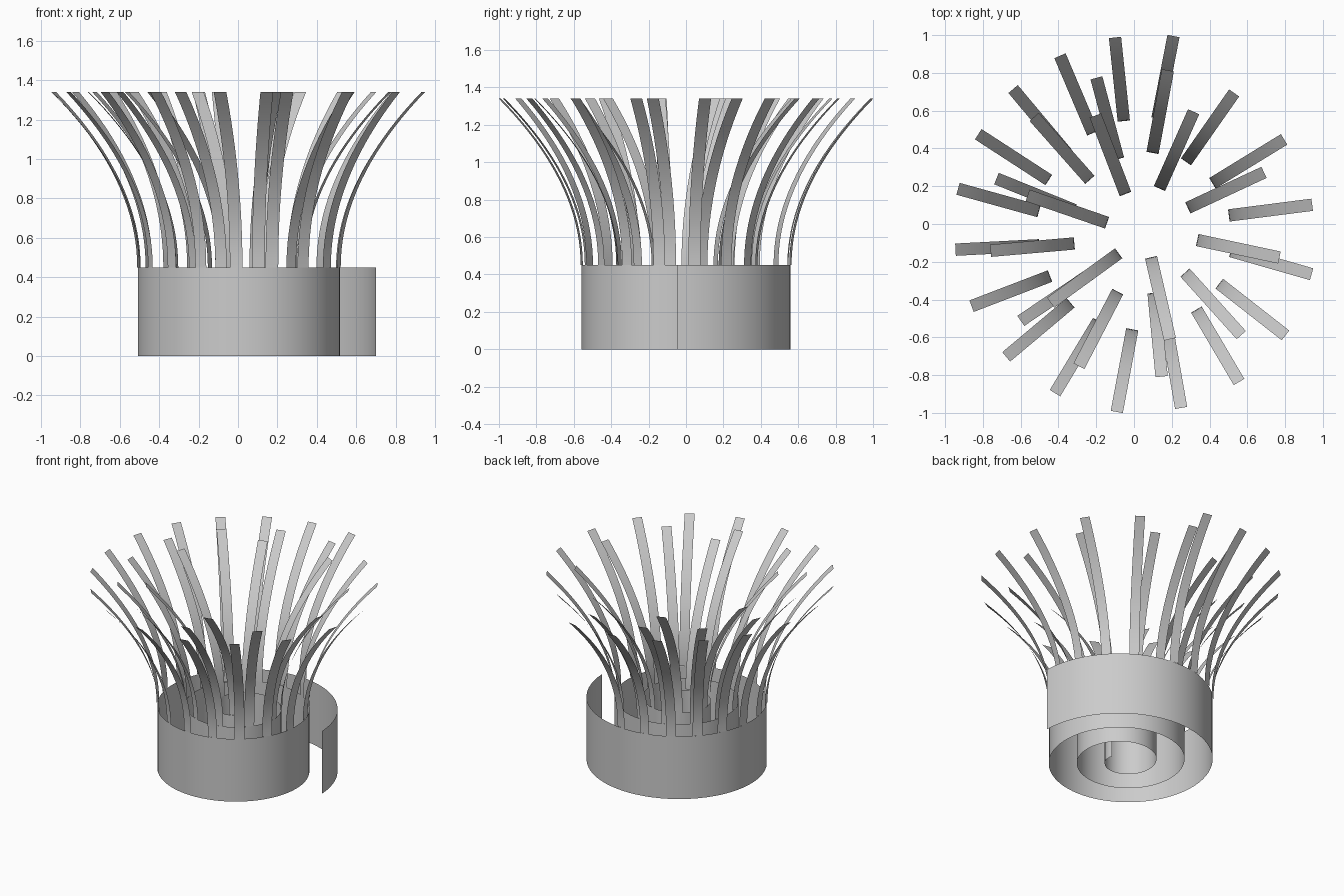
import bpy, math

if "Cube" in bpy.data.objects:
    bpy.data.objects.remove(bpy.data.objects["Cube"])

# Spiral wall: radius shrinks counterclockwise over three turns
CX, CY = 0.05, -0.045
R0, R1, TURNS = 0.65, 0.10, 3
WALL_H, TOP = 0.45, 1.34
REACH, WIDTH = 0.445, 0.065

grey = bpy.data.materials.new("plain_grey")
grey.diffuse_color = (0.6, 0.6, 0.6, 1)
grey.use_nodes = True
grey.node_tree.nodes["Principled BSDF"].inputs["Base Color"].default_value = grey.diffuse_color


def spiral(deg):
    r = R0 + (R1 - R0) * deg / (360 * TURNS)
    a = math.radians(deg)
    return CX + r * math.cos(a), CY + r * math.sin(a)


def ribbon(name, pairs):
    """Smooth sheet through a row of point pairs."""
    verts = [p for pair in pairs for p in pair]
    faces = [(2 * i, 2 * i + 2, 2 * i + 3, 2 * i + 1) for i in range(len(pairs) - 1)]
    me = bpy.data.meshes.new(name)
    me.from_pydata(verts, [], faces)
    me.materials.append(grey)
    me.shade_smooth()
    ob = bpy.data.objects.new(name, me)
    bpy.context.collection.objects.link(ob)
    return ob


# Rolled base wall
ribbon("spiral_wall", [((*spiral(d), 0), (*spiral(d), WALL_H))
                       for d in range(0, 360 * TURNS + 1, 5)])

# Flared strips, evenly spaced along the wall (angle along the spiral, degrees)
angles = [83, 100, 117, 134, 151, 168.5, 187, 205, 224, 243, 263.4, 284,
          304.5, 326, 348, 371.3, 395.5, 419, 443.5, 469, 495.5, 522, 549,
          578, 606.5, 639.5, 676, 712, 749, 790, 835, 885, 940, 1007]
STEPS = 20
for n, deg in enumerate(angles):
    x, y = spiral(deg)
    a = math.radians(deg - 4)
    dx, dy = math.cos(a), math.sin(a)
    hx, hy = -dy * WIDTH / 2, dx * WIDTH / 2
    pairs = []
    for i in range(STEPS + 1):
        t = i / STEPS
        out = REACH * t * t
        px, py = x + dx * out, y + dy * out
        z = WALL_H + (TOP - WALL_H) * t
        pairs.append(((px + hx, py + hy, z), (px - hx, py - hy, z)))
    # winding gives outward normals
    ribbon(f"flared_strip_{n + 1:02d}", [(b, c) for c, b in pairs][::-1])
